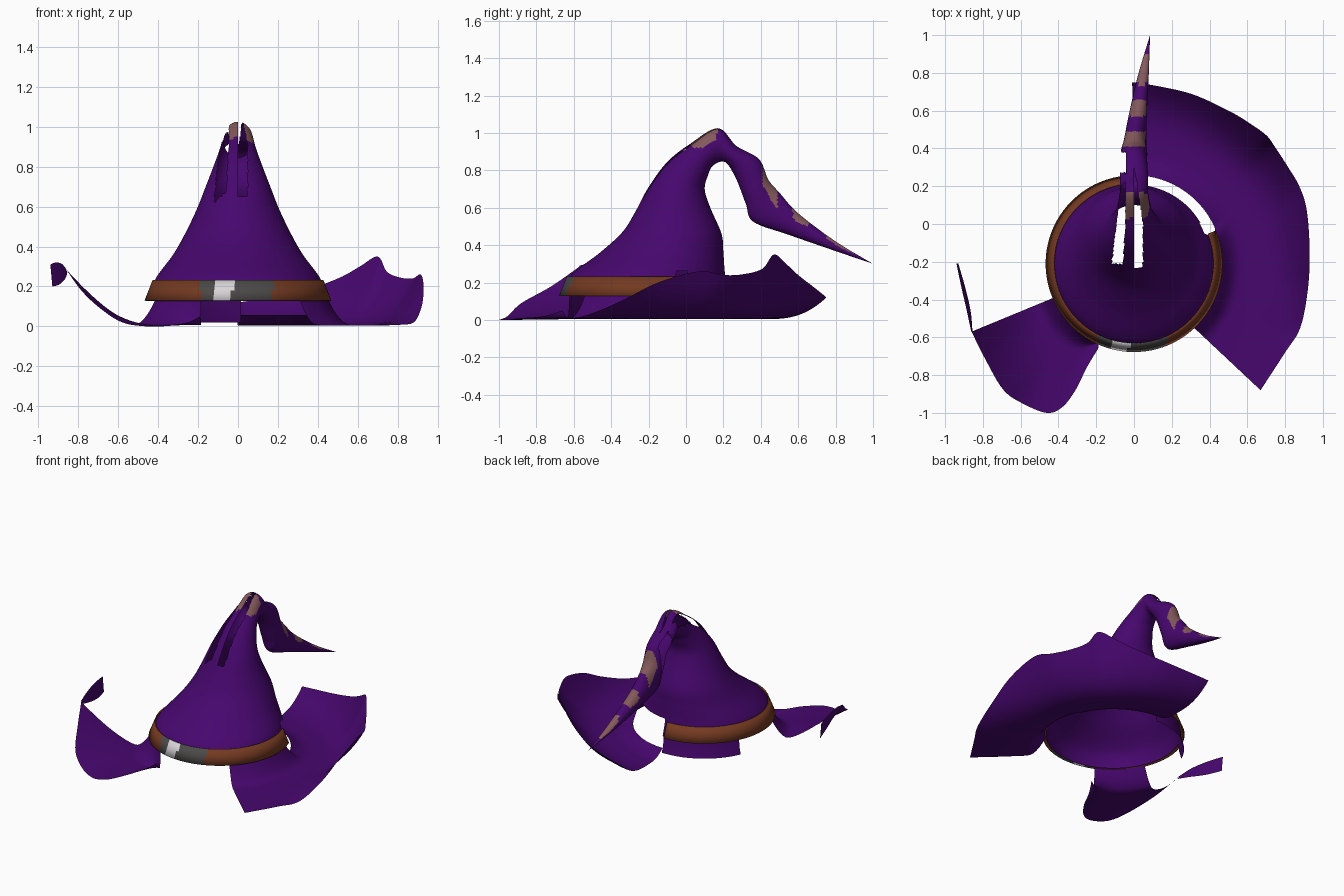
import bpy, bmesh, math
from mathutils import Vector

if "Cube" in bpy.data.objects:
    bpy.data.objects.remove(bpy.data.objects["Cube"])

CY = -0.21  # centre of the crown in y


def mat(name, c):
    m = bpy.data.materials.new(name)
    m.diffuse_color = (*c, 1)
    m.use_nodes = True
    m.node_tree.nodes["Principled BSDF"].inputs["Base Color"].default_value = m.diffuse_color
    return m


purple = mat("purple cloth", (0.062, 0.002, 0.155))
tan = mat("worn tan", (0.23, 0.10, 0.105))
brown = mat("brown leather", (0.175, 0.042, 0.015))
grey = mat("dark metal", (0.07, 0.067, 0.065))
light = mat("light metal", (0.68, 0.65, 0.68))


def spline(pts, sub):
    """Catmull-Rom through tuples of any length."""
    out = []
    n = len(pts)
    for i in range(n - 1):
        p0, p1, p2, p3 = (pts[max(i - 1, 0)], pts[i], pts[i + 1], pts[min(i + 2, n - 1)])
        for k in range(sub):
            t = k / sub
            out.append(tuple(0.5 * (2 * b + (c - a) * t + (2 * a - 5 * b + 4 * c - d) * t * t
                                    + (3 * b - a - 3 * c + d) * t ** 3)
                             for a, b, c, d in zip(p0, p1, p2, p3)))
    out.append(pts[-1])
    return out


def sheet(name, rows, mats, closed=False, keep=None, paint=None, thick=0):
    """Skin rows of points; keep/paint get the face centre and column fraction."""
    bm = bmesh.new()
    vs = [[bm.verts.new(p) for p in r] for r in rows]
    n = len(rows[0])
    for a, b in zip(vs, vs[1:]):
        for j in range(n if closed else n - 1):
            k = (j + 1) % n
            q = (a[j], a[k], b[k], b[j])
            c = sum((v.co for v in q), Vector()) / 4
            u = (j + 0.5) / n
            if keep and not keep(c, u):
                continue
            f = bm.faces.new(q)
            f.smooth = True
            if paint:
                f.material_index = paint(c, u)
    bmesh.ops.delete(bm, geom=[v for v in bm.verts if not v.link_faces], context='VERTS')
    bmesh.ops.remove_doubles(bm, verts=bm.verts, dist=1e-5)
    bmesh.ops.recalc_face_normals(bm, faces=bm.faces)
    me = bpy.data.meshes.new(name)
    bm.to_mesh(me)
    bm.free()
    for m in mats:
        me.materials.append(m)
    ob = bpy.data.objects.new(name, me)
    bpy.context.collection.objects.link(ob)
    if thick:
        md = ob.modifiers.new("thickness", 'SOLIDIFY')
        md.thickness = thick
    return ob


def polar(r, deg, z):
    a = math.radians(deg)
    return (r * math.cos(a), CY + r * math.sin(a), z)


# Crown and drooping tip: outer y, outer z, inner y, inner z, half width, centre x
sections = [(-.655, .13, .235, .13, .445, 0), (-.62, .235, .21, .235, .415, 0),
            (-.46, .36, .2, .36, .325, 0), (-.34, .47, .19, .46, .265, 0),
            (-.27, .58, .13, .6, .205, 0), (-.2, .71, .1, .7, .16, 0),
            (-.1, .845, .12, .78, .118, 0), (.02, .94, .14, .82, .092, 0),
            (.17, 1.025, .18, .845, .074, 0), (.27, .93, .22, .835, .075, 0),
            (.39, .86, .27, .75, .07, 0), (.44, .75, .32, .62, .07, 0),
            (.5, .68, .36, .525, .06, .005), (.6, .57, .55, .455, .048, .02),
            (.8, .42, .78, .375, .028, .05), (1, .3, 1, .3, 0, .085)]
COLS = 120
crown_rows = []
for oy, oz, iy, iz, hw, cx in spline(sections, 9):
    ring = []
    for j in range(COLS):
        a = 2 * math.pi * j / COLS
        s = math.sin(a)
        ring.append((cx + hw * math.cos(a), (oy + iy) / 2 + s * (oy - iy) / 2,
                     (oz + iz) / 2 + s * (oz - iz) / 2))
    crown_rows.append(ring)


def crown_keep(c, u):
    ang = math.degrees(math.atan2(c.y - CY, c.x))
    if c.z < .255 and 22 < ang < 88:                       # torn base quarter
        return False
    if c.z > .5 and math.sin(2 * math.pi * u) > 0:         # slits in the front
        lo = -.08 + min(0, c.y - .1) * .12
        if lo < c.x < -.046 + min(0, c.y) * .06 and -.21 < c.y < .2:
            return False
        if .0 < c.x < .047 - max(0, c.y) * .15 and -.23 < c.y < .36:
            return c.z < .87 and c.y > .2
        if c.z > .97 and c.x < -.045:
            return False
    if c.z > .5 and -.08 < c.x < -.042 and .27 < c.y < .38:  # hole in the bend
        return False
    return True


def crown_paint(c, u):
    s = math.sin(2 * math.pi * u)
    if c.z > .92 and .03 < c.y < .165 and s > .3 and c.x > -.05:
        return 1
    if c.z < .84 and c.y > .4 and s + .12 * math.sin(c.y * 55) > .42:
        if .41 < c.y < .49 or .57 < c.y < .65 or .74 < c.y < .91:
            return 1
    return 0


sheet("crown", crown_rows, [purple, tan], True, crown_keep, crown_paint)

# Hat band with the buckle painted on its front
N = 110
band_rows = [[polar(r, 90 + 292 * i / N, z) for i in range(N + 1)]
             for r, z in ((.468, .13), (.448, .181), (.428, .232))]


def band_paint(c, u):
    if c.y > CY or not -.19 < c.x < .175:
        return 0
    return 2 if -.115 < c.x < (-.015 if c.z > .18 else -.03) else 1


sheet("band", band_rows, [brown, grey, light], paint=band_paint, thick=.008)

# Remaining strip of cloth under the band at the back left
sheet("back_skirt", [[polar(r, 88 + 68 * i / 16, z) for i in range(17)]
                     for r, z in ((.44, .16), (.45, .07), (.465, .02))], [purple])


def brim(name, rim, a0, a1, start, power, inner):
    """Brim sheet from the crown base out to a curved rim."""
    rim = spline(rim, 6)
    rows = []
    steps = 24
    for i, (x, y, z) in enumerate(rim):
        ang = a0 + (a1 - a0) * i / (len(rim) - 1)
        top = inner(ang)
        ix, iy, _ = polar(.468 - .22 * (top - .05), ang, 0)
        row = []
        for k in range(steps + 1):
            s = k / steps
            lift = max(0, (s - start) / (1 - start)) ** power
            base = .008 * (1 - s) + top * max(0, 1 - s / .25) ** 2
            row.append((ix + (x - ix) * s, iy + (y - iy) * s, max(0, base + z * lift)))
        rows.append(row)
    return sheet(name, rows, [purple])


# Large right and back brim
brim("right_brim",
     [(.67, -.88, .005), (.8, -.68, .01), (.88, -.55, .02), (.92, -.35, .1),
      (.93, -.15, .2), (.915, .07, .26), (.875, .2, .24), (.81, .31, .245),
      (.745, .41, .275), (.7, .47, .35), (.61, .535, .3), (.5, .6, .24),
      (.3, .69, .17), (.07, .74, .13), (-.01, .75, .12)],
     -47, 89, .35, 2.6, lambda a: .05 if a > 24 else .05 + .08 * min(1, (24 - a) / 8))

# Front left brim fragment
brim("front_left_brim",
     [(-.86, -.57, .285), (-.785, -.72, .18), (-.69, -.88, .09), (-.58, -.955, .02),
      (-.46, -1, 0), (-.38, -.97, 0), (-.31, -.88, .01), (-.25, -.76, .02),
      (-.19, -.66, .05)],
     203, 246, .2, 1.4, lambda a: .12)

# Upturned rim sliver continuing the left edge
upper = spline([(-.862, -.57, .29), (-.885, -.46, .315), (-.915, -.33, .32), (-.94, -.21, .31)], 4)
lower = spline([(-.855, -.57, .27), (-.865, -.46, .24), (-.895, -.33, .21), (-.93, -.21, .2)], 4)
sheet("left_rim_sliver", [upper, lower], [purple])
